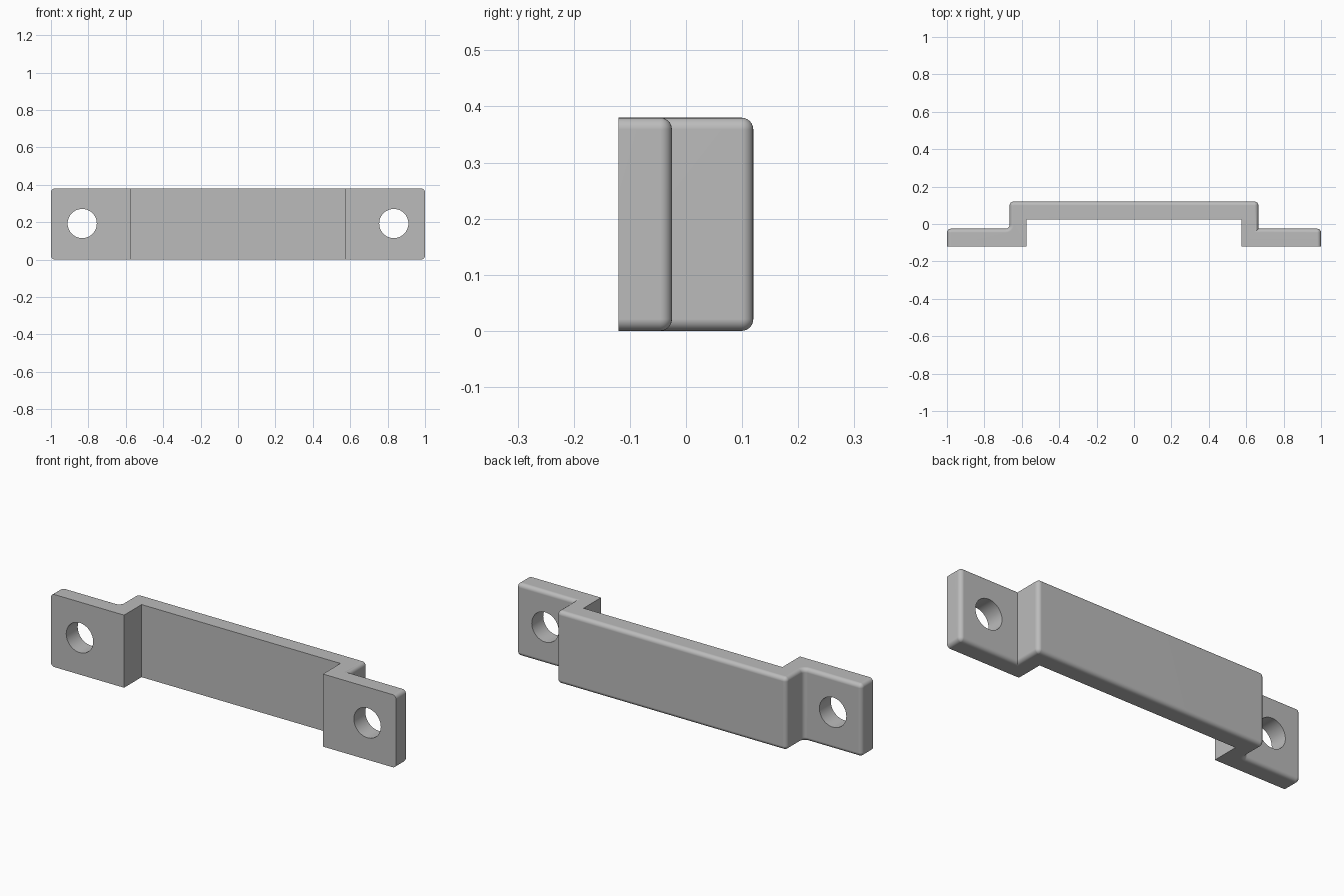
import bpy, bmesh
from math import sin, cos, pi, radians

cube = bpy.data.objects.get("Cube")
if cube:
    bpy.data.objects.remove(cube, do_unlink=True)

HEIGHT = 0.38
FRONT, FLANGE_BACK = -0.12, -0.025     # mounting flanges, y range
RECESS, BACK = 0.025, 0.12             # raised bridge, y range
INNER, OUTER = 0.576, 0.665            # step walls, x
R = 0.021                              # edge rounding
STEPS = 6

grey = bpy.data.materials.new("plain grey")
grey.use_nodes = True
colour = (0.5, 0.5, 0.5, 1)
grey.diffuse_color = colour
grey.node_tree.nodes["Principled BSDF"].inputs["Base Color"].default_value = colour


def arc(cx, cy, radius, start, end):
    angles = [radians(start + (end - start) * i / STEPS) for i in range(STEPS + 1)]
    return [(cx + radius * cos(a), cy + radius * sin(a)) for a in angles]


def outline(d):
    """Plan of the bracket with its rounded rear side drawn in by d."""
    out, inn = R - d, R + d
    pts = arc(R - 1, FLANGE_BACK - R, out, 180, 90)
    pts += arc(-OUTER - R, FLANGE_BACK + R, inn, -90, 0)
    pts += arc(-OUTER + R, BACK - R, out, 180, 90)
    pts += arc(OUTER - R, BACK - R, out, 90, 0)
    pts += [(OUTER - d, FLANGE_BACK - d)]
    pts += arc(1 - R, FLANGE_BACK - R, out, 90, 0)
    pts += [(1 - d, FRONT), (INNER, FRONT), (INNER, RECESS)]
    pts += [(-INNER, RECESS), (-INNER, FRONT), (d - 1, FRONT)]
    return pts


# Bracket body: stacked outlines give the rounded top and bottom edges
quarter = [i * pi / 2 / STEPS for i in range(STEPS + 1)]
lower = [(R * (1 - sin(t)), R * (1 - cos(t))) for t in quarter]
layers = lower + [(d, HEIGHT - z) for d, z in reversed(lower)]

bm = bmesh.new()
rings = [[bm.verts.new((x, y, z)) for x, y in outline(d)] for d, z in layers]
for a, b in zip(rings, rings[1:]):
    for i in range(len(a)):
        bm.faces.new((a[i - 1], a[i], b[i], b[i - 1]))
bm.faces.new(rings[0])
bm.faces.new(rings[-1])
bmesh.ops.remove_doubles(bm, verts=bm.verts, dist=0.00005)
bmesh.ops.dissolve_limit(bm, angle_limit=0.01, verts=bm.verts, edges=bm.edges)
bmesh.ops.recalc_face_normals(bm, faces=bm.faces)
mesh = bpy.data.meshes.new("bracket")
bm.to_mesh(mesh)
bm.free()
bracket = bpy.data.objects.new("bracket", mesh)
bpy.context.collection.objects.link(bracket)
mesh.materials.append(grey)

# Screw holes through both flanges
for side in (-1, 1):
    bpy.ops.mesh.primitive_cylinder_add(
        vertices=48, radius=0.078, depth=0.4,
        location=(side * 0.833, -0.07, 0.193), rotation=(pi / 2, 0, 0))
    cutter = bpy.context.object
    cutter.name = "hole_cutter"
    cutter.hide_render = True
    cutter.data.materials.append(grey)
    bpy.ops.object.select_all(action="DESELECT")
    bracket.select_set(True)
    bpy.context.view_layer.objects.active = bracket
    cut = bracket.modifiers.new("screw hole", "BOOLEAN")
    cut.operation = "DIFFERENCE"
    cut.solver = "EXACT"
    cut.object = cutter
    bpy.ops.object.modifier_apply(modifier=cut.name)
    bpy.data.objects.remove(cutter, do_unlink=True)

# Smooth roundings, flat broad faces
bpy.ops.object.shade_smooth_by_angle(angle=radians(30))
weighted = bracket.modifiers.new("flat broad faces", "WEIGHTED_NORMAL")
weighted.keep_sharp = True
